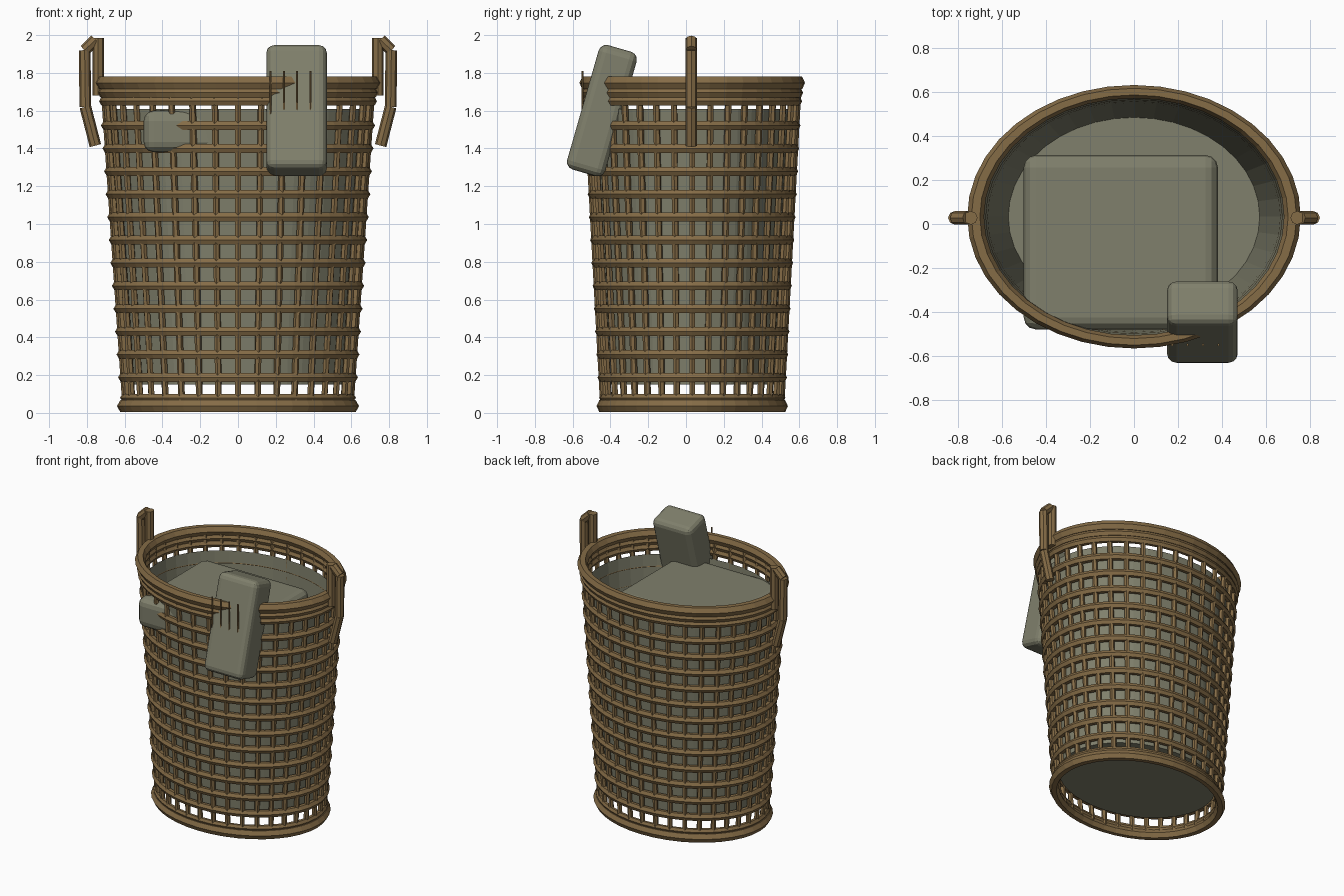
import bpy, bmesh, math
from mathutils import Vector, Matrix

if "Cube" in bpy.data.objects:
    bpy.data.objects.remove(bpy.data.objects["Cube"])

CY = 0.033      # basket centre in y
K = 0.79        # depth / width of the oval


def material(name, rgb):
    m = bpy.data.materials.new(name)
    m.diffuse_color = (*rgb, 1)
    m.use_nodes = True
    m.node_tree.nodes["Principled BSDF"].inputs["Base Color"].default_value = m.diffuse_color
    return m


WICKER = material("wicker brown", (0.235, 0.150, 0.062))
CLOTH = material("olive grey cloth", (0.215, 0.215, 0.150))


def finish(name, bm, mat):
    bmesh.ops.recalc_face_normals(bm, faces=bm.faces[:])
    me = bpy.data.meshes.new(name)
    bm.to_mesh(me)
    bm.free()
    me.materials.append(mat)
    ob = bpy.data.objects.new(name, me)
    bpy.context.collection.objects.link(ob)
    return ob


def outer(z):
    """Outer half width of the basket at height z."""
    return 0.622 + 0.068 * z


def oval(r, a, z):
    return Vector((r * math.cos(a), CY + K * r * math.sin(a), z))


def add_ring(bm, r, z, tube, sides=6, segs=40):
    loops = []
    for i in range(segs):
        a = math.tau * i / segs
        loops.append([bm.verts.new(oval(r + tube * math.cos(b), a, z + tube * math.sin(b)))
                      for b in (math.tau * j / sides for j in range(sides))])
    for i in range(segs):
        p, q = loops[i], loops[(i + 1) % segs]
        for j in range(sides):
            k = (j + 1) % sides
            bm.faces.new((p[j], q[j], q[k], p[k]))


def add_rod(bm, p, q, r, sides=6):
    p, q = Vector(p), Vector(q)
    d = q - p
    mat = Matrix.Translation((p + q) / 2) @ d.to_track_quat('Z', 'Y').to_matrix().to_4x4()
    bmesh.ops.create_cone(bm, cap_ends=True, segments=sides, radius1=r, radius2=r,
                          depth=d.length, matrix=mat)


def slab(name, centre, size, bevel, tilt=0):
    bm = bmesh.new()
    bmesh.ops.create_cube(bm, size=1, matrix=Matrix.Diagonal((*size, 1)))
    bmesh.ops.bevel(bm, geom=bm.edges[:], offset=bevel, segments=3, profile=0.5,
                    affect='EDGES')
    bm.transform(Matrix.Translation(centre) @ Matrix.Rotation(math.radians(tilt), 4, 'X'))
    return finish(name, bm, CLOTH)


# Woven horizontal bands
bm = bmesh.new()
for i in range(12):
    z = 0.188 + 0.1212 * i
    add_ring(bm, outer(z) - 0.027, z, 0.027)
finish("woven_bands", bm, WICKER)

# Upright stakes
bm = bmesh.new()
for i in range(36):
    a = math.tau * i / 36
    add_rod(bm, oval(outer(0.04) - 0.03, a, 0.04), oval(outer(1.72) - 0.03, a, 1.72), 0.018)
finish("upright_stakes", bm, WICKER)

# Foot and rim
bm = bmesh.new()
add_ring(bm, 0.605, 0.036, 0.036)
add_ring(bm, 0.602, 0.08, 0.022)
finish("foot_ring", bm, WICKER)
bm = bmesh.new()
add_ring(bm, 0.718, 1.747, 0.038)
add_ring(bm, 0.715, 1.695, 0.028)
add_ring(bm, 0.710, 1.65, 0.026)
finish("rim", bm, WICKER)

# Side handles, made of short straight rods
path = [(0.755, 1.415), (0.808, 1.62), (0.812, 1.92), (0.755, 1.975)]
for side, s in (("left", -1), ("right", 1)):
    bm = bmesh.new()
    for p, q in zip(path, path[1:]):
        add_rod(bm, (s * p[0], CY - 0.005, p[1]), (s * q[0], CY - 0.005, q[1]), 0.031, 8)
    add_rod(bm, (s * 0.74, CY - 0.005, 1.68), (s * 0.74, CY - 0.005, 1.985), 0.031, 8)
    finish(side + "_handle", bm, WICKER)

# Cloth liner: open cup inside the wicker
bm = bmesh.new()
N = 40
low = [bm.verts.new(oval(0.57, math.tau * i / N, 0.15)) for i in range(N)]
top = [bm.verts.new(oval(0.68, math.tau * i / N, 1.61)) for i in range(N)]
bm.faces.new(low)
for i in range(N):
    j = (i + 1) % N
    bm.faces.new((low[i], low[j], top[j], top[i]))
finish("liner", bm, CLOTH)

# Folded cloth in the basket, and the towel over the front rim
slab("folded_cloth", (-0.06, -0.083, 1.49), (0.88, 0.79, 0.22), 0.055)
slab("hanging_towel", (0.31, -0.445, 1.60), (0.32, 0.21, 0.685), 0.042, -16)

# Thin fringe threads on the towel
bm = bmesh.new()
for i in range(4):
    x = 0.173 + 0.07 * i
    add_rod(bm, (x, -0.548, 1.57), (x, -0.548, 1.81), 0.006)
finish("towel_threads", bm, WICKER)
